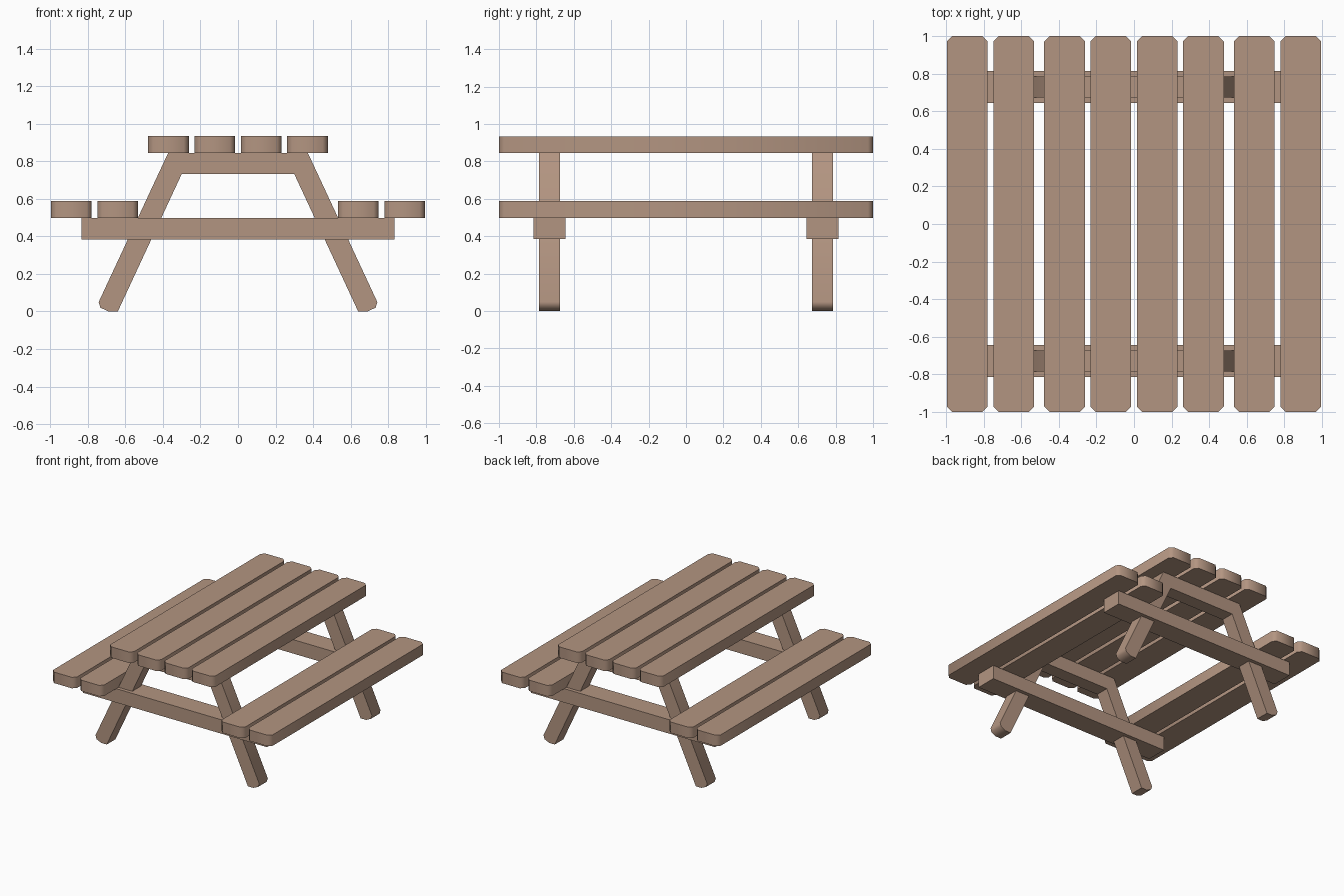
import bpy
import bmesh
from mathutils import Vector

default = bpy.data.objects.get("Cube")
if default:
    bpy.data.objects.remove(default, do_unlink=True)

wood = bpy.data.materials.new("brown_wood")
wood.use_nodes = True
colour = (0.45, 0.30, 0.22, 1)
wood.diffuse_color = colour
wood.node_tree.nodes["Principled BSDF"].inputs["Base Color"].default_value = colour


def extrude_outline(name, points, offset):
    """Make a solid by sweeping a flat outline along an offset."""
    bm = bmesh.new()
    face = bm.faces.new([bm.verts.new(p) for p in points])
    swept = bmesh.ops.extrude_face_region(bm, geom=[face], use_keep_orig=True)
    moved = [g for g in swept["geom"] if isinstance(g, bmesh.types.BMVert)]
    bmesh.ops.translate(bm, verts=moved, vec=Vector(offset))
    bmesh.ops.recalc_face_normals(bm, faces=bm.faces)
    mesh = bpy.data.meshes.new(name)
    bm.to_mesh(mesh)
    bm.free()
    mesh.materials.append(wood)
    obj = bpy.data.objects.new(name, mesh)
    bpy.context.collection.objects.link(obj)
    bpy.ops.object.select_all(action="DESELECT")
    obj.select_set(True)
    bpy.context.view_layer.objects.active = obj
    bpy.ops.object.shade_smooth_by_angle(angle=0.95)
    return obj


def plank(name, x, z):
    """Full-length board with clipped corners."""
    w, length, cut = 0.108, 1.0, 0.027
    corner = [(w, length - cut), (w - cut, length)]
    half = corner + [(-px, py) for px, py in reversed(corner)]
    outline = half + [(-px, -py) for px, py in half]
    extrude_outline(name, [(x + px, py, z) for px, py in outline], (0, 0, 0.09))


# Table top and bench boards
for side, sign in (("left", 1), ("right", -1)):
    plank(f"table_plank_inner_{side}", sign * 0.124, 0.844)
    plank(f"table_plank_outer_{side}", sign * 0.37, 0.844)
    plank(f"seat_plank_inner_{side}", sign * 0.641, 0.498)
    plank(f"seat_plank_outer_{side}", sign * 0.887, 0.498)

# Splayed leg frames with rounded feet, and the beams that carry the benches
leg = [(0.372, 0.844), (0.742, 0.05), (0.733, 0.02), (0.69, 0), (0.64, 0), (0.3, 0.731)]
frame = leg + [(-x, z) for x, z in reversed(leg)]
beam = [(-0.834, 0.384), (0.834, 0.384), (0.834, 0.498), (-0.834, 0.498)]
for end, y in (("front", -0.73), ("back", 0.73)):
    extrude_outline(f"leg_frame_{end}", [(x, y - 0.056, z) for x, z in frame], (0, 0.112, 0))
    extrude_outline(f"seat_beam_{end}", [(x, y - 0.086, z) for x, z in beam], (0, 0.172, 0))
